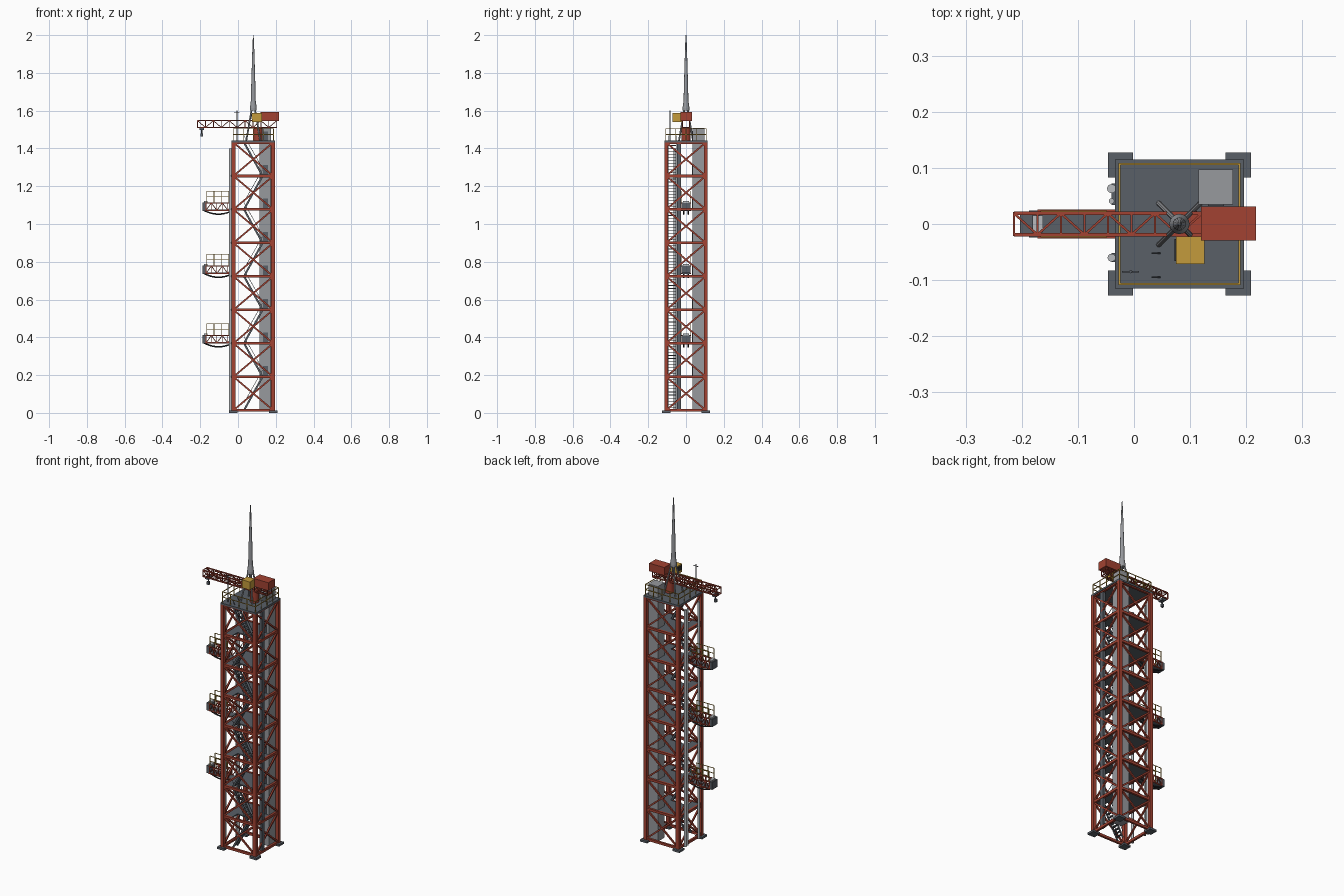
import bpy, bmesh, math
from mathutils import Vector, Matrix

if "Cube" in bpy.data.objects:
    bpy.data.objects.remove(bpy.data.objects["Cube"])

def material(name, r, g, b):
    m = bpy.data.materials.new(name)
    m.diffuse_color = (r, g, b, 1)
    m.use_nodes = True
    m.node_tree.nodes["Principled BSDF"].inputs["Base Color"].default_value = m.diffuse_color
    return m

RED = material("oxide_red", 0.36, 0.055, 0.032)
DARK = material("slate_grey", 0.10, 0.115, 0.135)
LIGHT = material("light_grey", 0.31, 0.32, 0.34)
PIPE = material("pale_pipe_grey", 0.48, 0.50, 0.52)
YELLOW = material("safety_yellow", 0.55, 0.33, 0.045)
BLACK = material("black", 0.025, 0.027, 0.03)


class Part:
    """Collects primitives into one named object."""
    def __init__(self, name, mat):
        self.name, self.mat, self.bm = name, mat, bmesh.new()

    def box(self, x0, x1, y0, y1, z0, z1):
        m = Matrix.Translation(((x0 + x1) / 2, (y0 + y1) / 2, (z0 + z1) / 2))
        m = m @ Matrix.Diagonal((x1 - x0, y1 - y0, z1 - z0, 1))
        bmesh.ops.create_cube(self.bm, size=1, matrix=m)

    def frame(self, p, q):
        p, q = Vector(p), Vector(q)
        d = q - p
        up = Vector((0, 0, 1)) if abs(d.normalized().z) < 0.99 else Vector((0, 1, 0))
        z = d.normalized()
        x = up.cross(z).normalized()
        y = z.cross(x)
        m = Matrix((x, y, z)).transposed().to_4x4()
        return Matrix.Translation((p + q) / 2) @ m, d.length

    def beam(self, p, q, w, h=None):
        m, n = self.frame(p, q)
        bmesh.ops.create_cube(self.bm, size=1, matrix=m @ Matrix.Diagonal((w, h or w, n, 1)))

    def rod(self, p, q, r, r2=None, n=12):
        m, d = self.frame(p, q)
        bmesh.ops.create_cone(self.bm, cap_ends=True, segments=n, radius1=r,
                              radius2=r if r2 is None else r2, depth=d, matrix=m)

    def done(self, smooth=False):
        me = bpy.data.meshes.new(self.name)
        self.bm.to_mesh(me)
        self.bm.free()
        me.materials.append(self.mat)
        if smooth:
            me.shade_smooth()
            me.set_sharp_from_angle(angle=math.radians(35))
        ob = bpy.data.objects.new(self.name, me)
        bpy.context.collection.objects.link(ob)


CX, H = 0.081, 0.105                 # tower centre and half width
XL, XR = CX - H, CX + H
Z0, STEP, N = 0.014, 0.1772, 8
levels = [Z0 + i * STEP for i in range(N + 1)]
TOP = levels[-1]
corners = [(XL, -H), (XR, -H), (XR, H), (XL, H)]
sides = list(zip(corners, corners[1:] + corners[:1]))

# Foot plates and columns
feet, cols = Part("foot_plates", DARK), Part("tower_columns", RED)
for x, y in corners:
    feet.box(x - 0.0225, x + 0.0225, y - 0.0225, y + 0.0225, 0, 0.012)
    cols.box(x - 0.01, x + 0.01, y - 0.01, y + 0.01, 0.01, TOP)
feet.done()
cols.done()

# Level beams and cross bracing
girts, braces = Part("level_beams", RED), Part("cross_braces", RED)
for i, z in enumerate(levels):
    for a, b in sides:
        girts.beam((*a, z), (*b, z), 0.012, 0.014)
        if i < N:
            braces.beam((*a, z), (*b, z + STEP), 0.008, 0.009)
            braces.beam((*b, z), (*a, z + STEP), 0.008, 0.009)
girts.done()
braces.done()

# Floor decks with an opening above the stairs
deck = Part("floor_decks", DARK)
for z in levels[1:-1]:
    deck.box(XL, XR, -0.047, H, z - 0.003, z + 0.004)
    deck.box(XL, 0.03, -H, -0.047, z - 0.003, z + 0.004)
    deck.box(0.132, XR, -H, -0.047, z - 0.003, z + 0.004)
deck.box(XL - 0.01, XR + 0.01, -H - 0.01, H + 0.01, TOP, TOP + 0.01)
deck.done()
ROOF = TOP + 0.01

# Zigzag stairs
stairs = Part("stairs", DARK)
for i, z in enumerate(levels[:-1]):
    xa, xb = (0.032, 0.13) if i % 2 == 0 else (0.13, 0.032)
    for y in (-0.095, -0.052):
        stairs.beam((xa, y, z), (xb, y, z + STEP), 0.004, 0.010)
        stairs.beam((xa, y, z + 0.04), (xb, y, z + STEP + 0.035), 0.0025)
    for k in range(1, 11):
        x, zt = xa + (xb - xa) * k / 11, z + STEP * k / 11
        stairs.box(x - 0.006, x + 0.006, -0.095, -0.052, zt - 0.0015, zt + 0.0015)
stairs.done()

# Lift shaft with rooftop machine room and cable tray
shaft = Part("lift_shaft", LIGHT)
shaft.box(0.115, 0.176, 0.035, 0.097, 0.012, 1.507)
shaft.done()
door = Part("lift_doors", DARK)
for z in levels[1:]:
    door.box(0.132, 0.160, 0.032, 0.036, z + 0.006, z + 0.058)
door.done()
tray = Part("cable_tray", DARK)
tray.box(0.172, 0.190, -0.048, -0.026, 0.012, TOP)
tray.done()

# Service pipes up the left face
pipes = Part("service_pipes", PIPE)
for y, r in ((0.063, 0.008), (0.041, 0.005), (-0.06, 0.007)):
    pipes.rod((-0.040, y, 0.012), (-0.040, y, 1.40), r, n=16)
pipes.done(True)
clips = Part("pipe_brackets", DARK)
for z in levels[1:-1]:
    clips.box(-0.040, -0.03, 0.034, 0.072, z - 0.004, z + 0.004)
    clips.box(-0.040, -0.03, -0.068, -0.052, z - 0.004, z + 0.004)
clips.done()

# Swing arms: truss, walkway, handrails, tip clamp, hanging hoses
truss, walk = Part("arm_trusses", RED), Part("arm_walkways", DARK)
rails, hose = Part("arm_handrails", YELLOW), Part("arm_hoses", BLACK)
tips, pads = Part("arm_tip_clamps", DARK), Part("arm_tip_pads", PIPE)
for z in (1.072, 0.738, 0.370):
    walk.box(-0.170, XL, -0.022, 0.022, z - 0.002, z + 0.004)
    for y in (-0.023, 0.023):
        for h in (0, 0.04):
            truss.beam((-0.172, y, z + h), (XL, y, z + h), 0.006)
        for k in range(5):
            x = -0.170 + k * 0.029
            truss.beam((x, y, z), (x, y, z + 0.04), 0.004)
            truss.beam((x, y, z + 0.04 * (k % 2)), (x + 0.029, y, z + 0.04 * (1 - k % 2)), 0.004)
        for x in (-0.165, -0.127, -0.088, -0.05):
            rails.beam((x, y, z + 0.04), (x, y, z + 0.102), 0.003)
        for h in (0.072, 0.102):
            rails.beam((-0.165, y, z + h), (-0.05, y, z + h), 0.003)
    tips.box(-0.187, -0.168, -0.024, 0.024, z - 0.002, z + 0.042)
    pads.box(-0.180, -0.162, -0.015, 0.015, z + 0.040, z + 0.050)
    for y in (-0.012, 0.012):
        pts = [(-0.178 + 0.15 * t / 8, y, z - 0.001 - 0.076 * (t / 8) * (1 - t / 8)) for t in range(9)]
        for a, b in zip(pts, pts[1:]):
            hose.rod(a, b, 0.004, n=8)
for p in (truss, walk, rails, tips, pads):
    p.done()
hose.done(True)

# Roof handrail
rail = Part("roof_handrail", YELLOW)
R = 0.107
rc = [(CX - R, -R), (CX + R, -R), (CX + R, R), (CX - R, R)]
for a, b in zip(rc, rc[1:] + rc[:1]):
    for h in (0.032, 0.062):
        rail.beam((*a, ROOF + h), (*b, ROOF + h), 0.0035)
    for k in range(4):
        x, y = a[0] + (b[0] - a[0]) * k / 4, a[1] + (b[1] - a[1]) * k / 4
        rail.beam((x, y, ROOF), (x, y, ROOF + 0.062), 0.0035)
rail.done()

# Weather mast on the roof
mast = Part("weather_mast", DARK)
mast.rod((-0.006, -0.085, ROOF), (-0.006, -0.085, 1.60), 0.003, n=8)
mast.beam((-0.021, -0.085, 1.59), (0.009, -0.085, 1.59), 0.003)
mast.done()

# Crane: pedestal, lattice jib, counterweight, cab, hook
ped = Part("crane_pedestal", RED)
ped.rod((0.106, 0, ROOF), (0.106, 0, 1.512), 0.024, n=16)
ped.done(True)
jib = Part("crane_jib", RED)
JL, JR, ZB, ZT, W, K = -0.214, 0.205, 1.511, 1.547, 0.019, 10
for y in (-W, W):
    for z in (ZB, ZT):
        jib.beam((JL, y, z), (JR, y, z), 0.006)
d = (JR - JL) / K
for k in range(K + 1):
    x = JL + k * d
    for z in (ZB, ZT):
        jib.beam((x, -W, z), (x, W, z), 0.004)
        if k < K:
            s = W if k % 2 else -W
            jib.beam((x, -s, z), (x + d, s, z), 0.004)
    for y in (-W, W):
        jib.beam((x, y, ZB), (x, y, ZT), 0.004)
        if k < K:
            za, zb = (ZB, ZT) if k % 2 else (ZT, ZB)
            jib.beam((x, y, za), (x + d, y, zb), 0.004)
jib.done()
weight = Part("crane_counterweight", RED)
weight.box(0.119, 0.217, -0.029, 0.031, 1.545, 1.592)
weight.done()
cab = Part("crane_cab", YELLOW)
cab.box(0.075, 0.126, -0.071, -0.022, 1.541, 1.588)
cab.done()
glass = Part("cab_window", BLACK)
glass.box(0.072, 0.076, -0.066, -0.027, 1.556, 1.582)
glass.done()
hook = Part("crane_hook", DARK)
hook.box(-0.203, -0.180, -0.016, 0.016, 1.497, 1.509)
hook.rod((-0.192, 0, 1.475), (-0.192, 0, 1.498), 0.003, n=8)
hook.box(-0.199, -0.185, -0.006, 0.006, 1.462, 1.480)
hook.done()

# Spire with splayed legs
legs = Part("spire_legs", LIGHT)
for sx in (-1, 1):
    for sy in (-1, 1):
        legs.rod((CX + sx * 0.037, sy * 0.037, ROOF), (CX + sx * 0.008, sy * 0.008, 1.612), 0.0045, n=8)
legs.done(True)
spire = Part("spire", LIGHT)
prof = [(1.600, 0.018), (1.615, 0.018), (1.655, 0.0125), (1.72, 0.0115), (1.85, 0.0075), (1.96, 0.004), (2.0, 0.0015)]
for (za, ra), (zb, rb) in zip(prof, prof[1:]):
    spire.rod((CX, 0, za), (CX, 0, zb), ra, rb, n=16)
spire.done(True)
